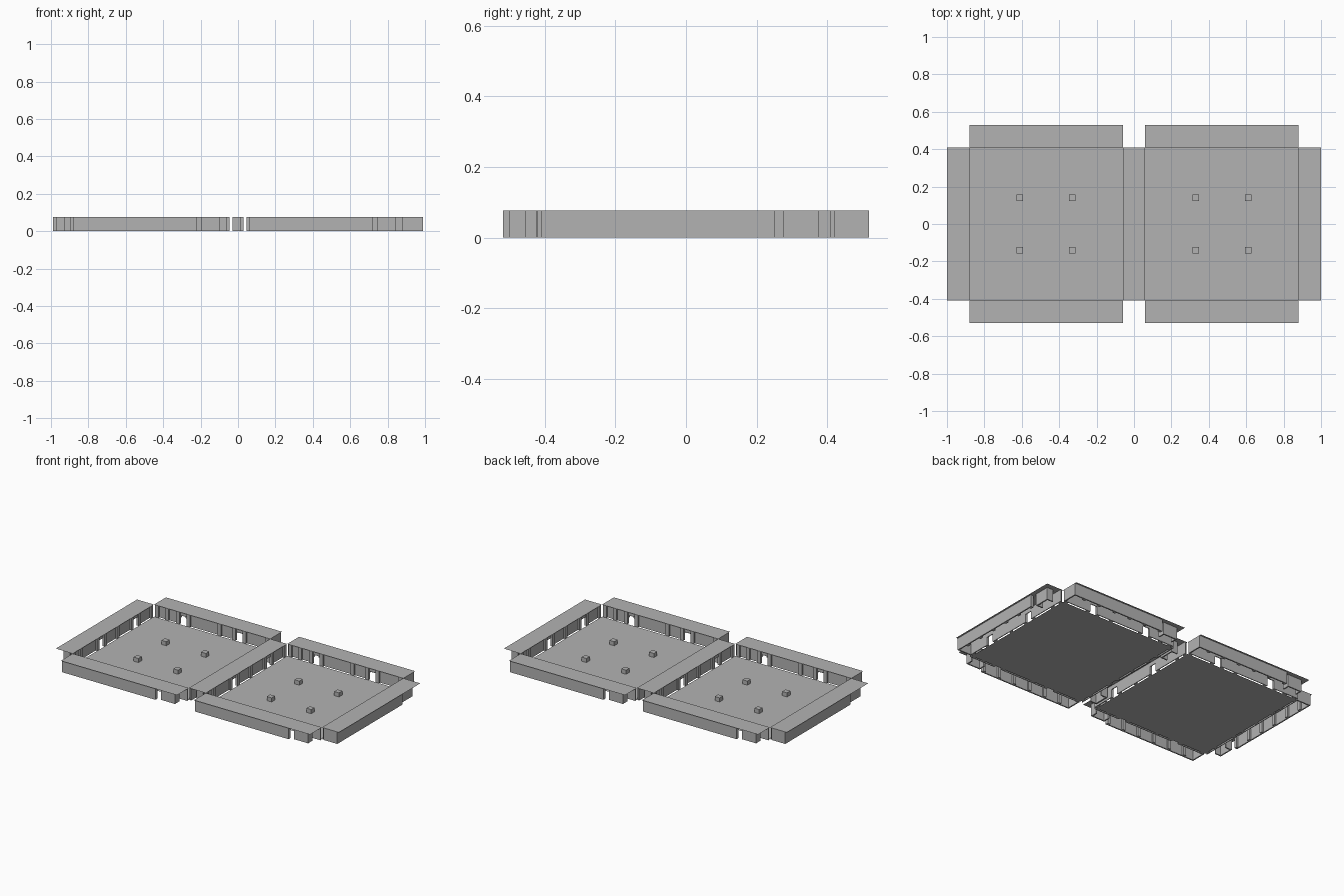
import bpy, bmesh, math
from mathutils import Matrix, Vector

if "Cube" in bpy.data.objects:
    bpy.data.objects.remove(bpy.data.objects["Cube"])

H = 0.077      # wall height
R = 0.41       # half width of a room floor
D = 0.12       # gallery depth

grey = bpy.data.materials.new("light_grey")
grey.diffuse_color = (0.45, 0.45, 0.45, 1)
grey.use_nodes = True
grey.node_tree.nodes["Principled BSDF"].inputs["Base Color"].default_value = grey.diffuse_color


def box(bm, m, u, v, z):
    """Box from ranges: u along the wall, v outward from the room, z up."""
    size = Vector((u[1] - u[0], v[1] - v[0], z[1] - z[0]))
    mid = Vector((sum(u) / 2, -sum(v) / 2, sum(z) / 2))
    bmesh.ops.create_cube(bm, size=1, matrix=m @ Matrix.Translation(mid) @ Matrix.Diagonal((*size, 1)))


def sheet(bm, m, u, v, z):
    """Single flat face."""
    bm.faces.new([bm.verts.new(m @ Vector(p)) for p in
                  ((u[0], -v[1], z), (u[1], -v[1], z), (u[1], -v[0], z), (u[0], -v[0], z))])


def finish(bm, name):
    me = bpy.data.meshes.new(name)
    bm.to_mesh(me)
    bm.free()
    me.materials.append(grey)
    bpy.context.collection.objects.link(bpy.data.objects.new(name, me))


def inner_wall(bm, m, doors):
    """Wall between room and gallery with low doorways and shallow piers."""
    v = (R + 0.01, R + 0.015)
    start = -R
    for d in doors:
        box(bm, m, (start, d - 0.025), v, (0, H))
        box(bm, m, (d - 0.025, d + 0.025), v, (0.052, H))
        for s in (-1, 1):
            c = d + s * 0.037
            box(bm, m, (c - 0.012, c + 0.012), (R, R + 0.01), (0, H))
        start = d + 0.025
    box(bm, m, (start, R), v, (0, H))
    for c in (-0.39, -0.05, 0.32, 0.39):
        box(bm, m, (c - 0.012, c + 0.012), (R, R + 0.01), (0, H))


def outer_wall(bm, m):
    """Outer wall, closed at one end, with pilasters on its gallery side."""
    face = R + D - 0.012
    box(bm, m, (-R, 0.25), (face - 0.008, face), (0, H))
    box(bm, m, (-R, -R + 0.008), (R + 0.015, face - 0.008), (0, H))
    for i in range(6):
        c = -0.33 + i * 0.114
        box(bm, m, (c - 0.01, c + 0.01), (face - 0.02, face - 0.008), (0, H))


def entry_screen(bm, m):
    """U-shaped screen standing in the entrance gap."""
    a, b = R + 0.045, R + 0.09
    box(bm, m, (0.275, 0.375), (b - 0.008, b), (0, H))
    for u in (0.275, 0.367):
        box(bm, m, (u, u + 0.008), (a, b - 0.008), (0, H))


for side, cx in (("left", -0.47), ("right", 0.47)):
    origin = Matrix.Translation((cx, 0, 0))
    floor, blocks, inner, outer, screens, roof = (bmesh.new() for _ in range(6))
    sheet(floor, origin, (-R, R), (-R, R), 0.0)
    # four small blocks on the floor
    for x in (-0.14, 0.14):
        for y in (-0.14, 0.14):
            box(blocks, origin, (x - 0.017, x + 0.017), (y - 0.017, y + 0.017), (0, 0.026))
    # front, right, back, left galleries
    for k in range(4):
        m = origin @ Matrix.Rotation(k * math.pi / 2, 4, 'Z')
        shared = k == (1 if side == "left" else 3)
        inner_wall(inner, m, (-0.19, 0.205) if k % 2 == 0 else (-0.23, 0.115))
        entry_screen(screens, m)
        if not shared:
            outer_wall(outer, m)
        if not (shared and side == "right"):     # one roof covers the middle gallery
            sheet(roof, m, (-R, R), (R, R + D), H)
    for bm, part in ((floor, "floor"), (blocks, "floor_blocks"), (inner, "inner_walls"),
                     (outer, "outer_walls"), (screens, "entry_screens"), (roof, "gallery_roof")):
        finish(bm, f"{side}_{part}")
